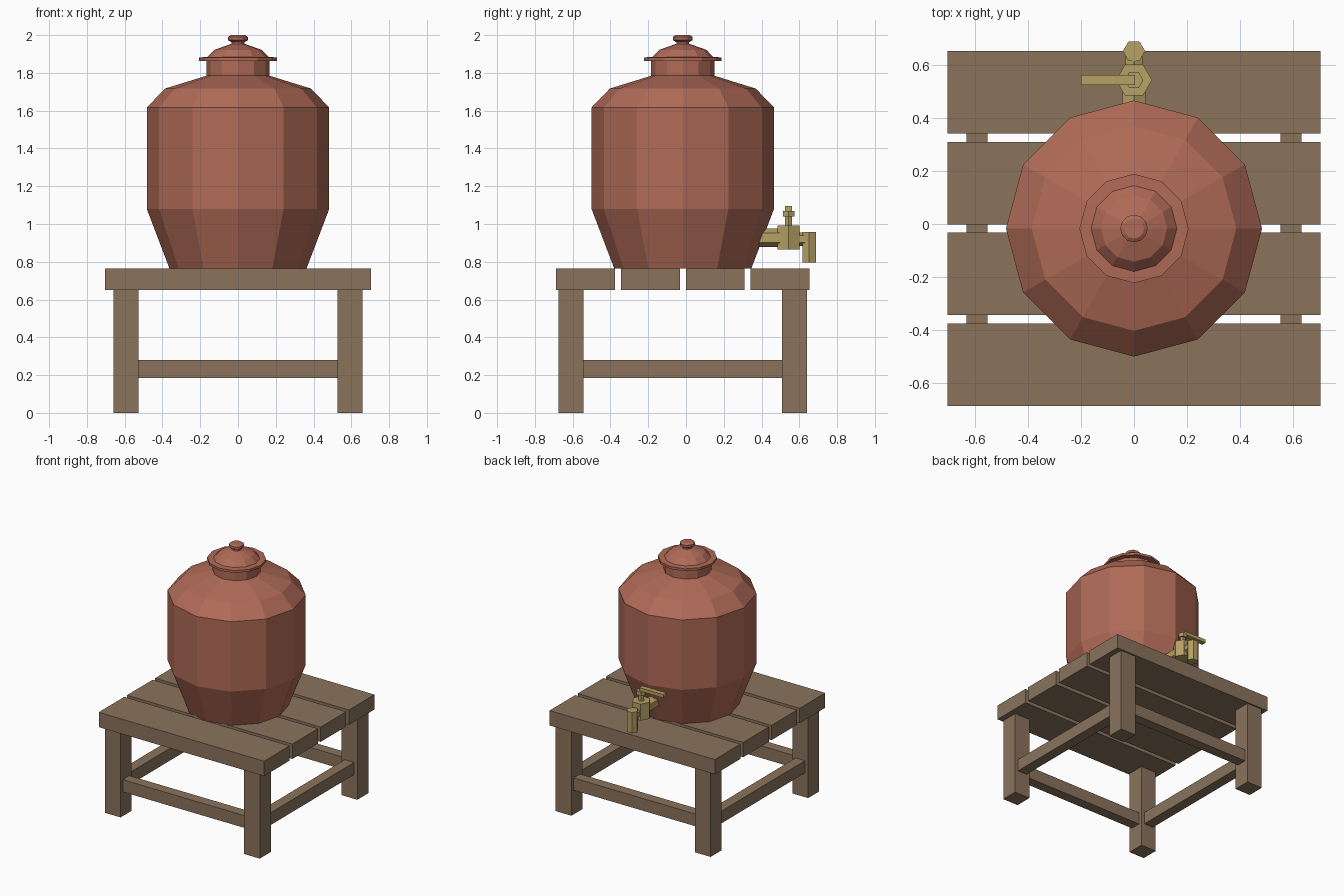
import bpy, bmesh, math
from mathutils import Matrix, Vector

cube = bpy.data.objects.get("Cube")
if cube:
    bpy.data.objects.remove(cube, do_unlink=True)

CY = -0.017      # centre of the table and jar; the tap sticks out behind
TABLE_TOP = 0.765


def material(name, rgb):
    m = bpy.data.materials.new(name)
    m.use_nodes = True
    m.diffuse_color = (*rgb, 1)
    m.node_tree.nodes["Principled BSDF"].inputs["Base Color"].default_value = (*rgb, 1)
    return m


wood = material("brown wood", (0.255, 0.172, 0.108))
clay = material("terracotta", (0.434, 0.146, 0.095))
brass = material("brass", (0.47, 0.36, 0.13))


def finish(bm, name, mat):
    bmesh.ops.recalc_face_normals(bm, faces=bm.faces)
    mesh = bpy.data.meshes.new(name)
    bm.to_mesh(mesh)
    bm.free()
    mesh.materials.append(mat)
    obj = bpy.data.objects.new(name, mesh)
    bpy.context.scene.collection.objects.link(obj)
    return obj


def box(name, centre, size, mat):
    bm = bmesh.new()
    bmesh.ops.create_cube(bm, size=1)
    bmesh.ops.scale(bm, vec=size, verts=bm.verts)
    bmesh.ops.translate(bm, vec=centre, verts=bm.verts)
    return finish(bm, name, mat)


def lathe(name, profile, mat, sides=12):
    """Closed solid turned round the jar's axis from (radius, height) pairs."""
    bm = bmesh.new()
    rings = []
    for r, z in profile:
        angles = [2 * math.pi * i / sides for i in range(sides)]
        rings.append([bm.verts.new((r * math.cos(a), CY + r * math.sin(a), z)) for a in angles])
    for low, high in zip(rings, rings[1:]):
        for i in range(sides):
            j = (i + 1) % sides
            bm.faces.new((low[i], low[j], high[j], high[i]))
    bm.faces.new(rings[0][::-1])
    bm.faces.new(rings[-1])
    return finish(bm, name, mat)


def hex_bar(name, start, end, radius, mat):
    """Six-sided bar between two points."""
    a, b = Vector(start), Vector(end)
    axis = b - a
    turn = axis.to_track_quat('Z', 'Y').to_matrix().to_4x4()
    # upright bars have corners to the sides, level bars have corners up and down
    spin = Matrix.Rotation(0 if abs(axis.z) > abs(axis.y) else math.pi / 2, 4, 'Z')
    if abs(axis.z) > abs(axis.y):
        turn = Matrix.Identity(4)
    bm = bmesh.new()
    bmesh.ops.create_circle(bm, cap_ends=True, segments=6, radius=radius)
    # put a corner on local X before turning
    first = next(iter(bm.verts)).co
    square = Matrix.Rotation(-math.atan2(first.y, first.x), 4, 'Z')
    ext = bmesh.ops.extrude_face_region(bm, geom=bm.faces[:])
    top = [v for v in ext["geom"] if isinstance(v, bmesh.types.BMVert)]
    bmesh.ops.translate(bm, vec=(0, 0, axis.length), verts=top)
    bm.transform(Matrix.Translation(a) @ turn @ spin @ square)
    return finish(bm, name, mat)


# Table top planks
for i in range(4):
    box(f"table_plank_{i + 1}", (0, CY + (i - 1.5) * 0.343, 0.708), (1.406, 0.311, 0.114), wood)

# Legs and stretchers
LEG = 0.592
for sx, side in ((1, "left"), (-1, "right")):
    for sy, end in ((-1, "front"), (1, "back")):
        box(f"{end}_{side}_leg", (sx * LEG, CY + sy * LEG, 0.326), (0.133, 0.133, 0.652), wood)
    box(f"{side}_stretcher", (sx * LEG, CY, 0.233), (0.08, 2 * LEG - 0.12, 0.094), wood)
for sy, end in ((-1, "front"), (1, "back")):
    box(f"{end}_stretcher", (0, CY + sy * LEG, 0.233), (2 * LEG - 0.12, 0.08, 0.094), wood)

# Jar body with its neck
lathe("jar_body", [(0.363, TABLE_TOP), (0.483, 1.08), (0.483, 1.617), (0.386, 1.717),
                   (0.167, 1.785), (0.167, 1.864)], clay)

# Lid with rim, dome and knob
lathe("jar_lid", [(0.16, 1.862), (0.206, 1.864), (0.206, 1.882), (0.162, 1.884),
                  (0.125, 1.922), (0.04, 1.952)], clay)
lathe("lid_knob", [(0.034, 1.945), (0.034, 1.963), (0.052, 1.973), (0.052, 1.991),
                   (0.038, 2.0)], clay)

# Tap
TY = 0.543
hex_bar("tap_inlet", (0, 0.36, 0.927), (0, TY, 0.927), 0.05, brass)
hex_bar("tap_body", (0, TY, 0.865), (0, TY, 0.992), 0.068, brass)
hex_bar("tap_outlet", (0, TY, 0.92), (0, 0.65, 0.92), 0.036, brass)
hex_bar("tap_spout", (0, 0.652, 0.797), (0, 0.652, 0.957), 0.042, brass)
hex_bar("tap_stem", (0, TY, 0.98), (0, TY, 1.05), 0.021, brass)
hex_bar("tap_collar", (0, TY, 1.04), (0, TY, 1.07), 0.035, brass)
box("tap_handle", (-0.098, TY, 1.081), (0.204, 0.037, 0.026), brass)
